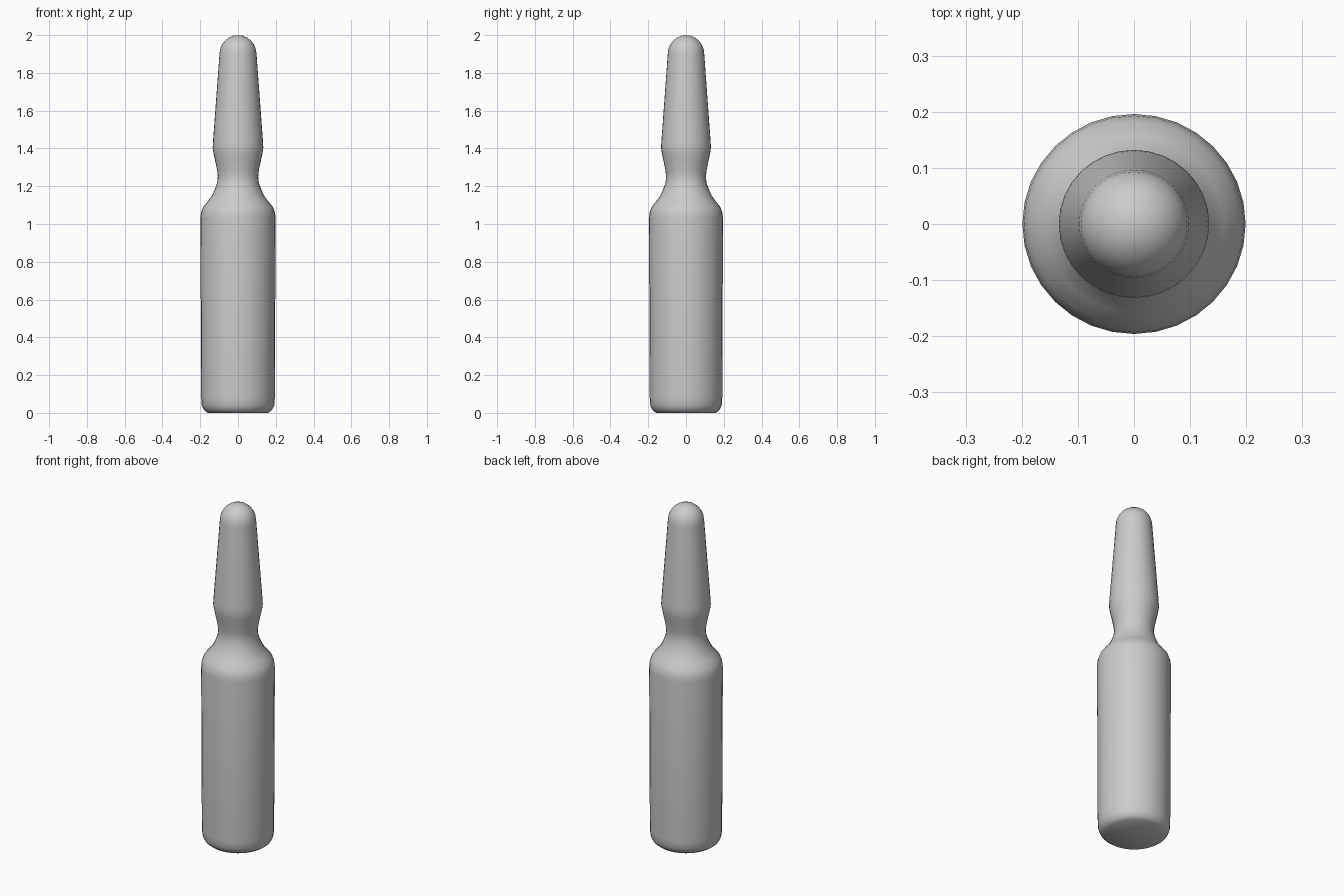
import bpy, bmesh, math
from mathutils import Vector

cube = bpy.data.objects.get("Cube")
if cube:
    bpy.data.objects.remove(cube, do_unlink=True)

# Plain grey glass
glass = bpy.data.materials.new("grey_glass")
glass.use_nodes = True
grey = (0.6, 0.6, 0.6, 1)
glass.diffuse_color = grey
glass.node_tree.nodes["Principled BSDF"].inputs["Base Color"].default_value = grey

# Half outline: radius, height
outline = [(0, 0), (0.16, 0), (0.18, 0.015), (0.192, 0.04), (0.195, 0.08),
           (0.199, 1.03), (0.196, 1.06), (0.185, 1.09), (0.16, 1.12),
           (0.138, 1.15), (0.122, 1.185), (0.11, 1.22), (0.107, 1.25),
           (0.11, 1.28), (0.12, 1.33), (0.13, 1.375), (0.134, 1.405),
           (0.132, 1.44), (0.098, 1.9)]

# Rounded tip
for i in range(1, 7):
    a = i * math.pi / 12
    outline.append((0.098 * math.cos(a), 1.9 + 0.1 * math.sin(a)))

# Spin the outline into the ampoule
bm = bmesh.new()
verts = [bm.verts.new((r, 0, z)) for r, z in outline]
edges = [bm.edges.new(pair) for pair in zip(verts, verts[1:])]
bmesh.ops.spin(bm, geom=verts + edges, cent=Vector(), axis=Vector((0, 0, 1)),
               angle=2 * math.pi, steps=32)
bmesh.ops.remove_doubles(bm, verts=bm.verts, dist=0.0005)
bmesh.ops.scale(bm, verts=bm.verts, vec=(1, 0.985, 1))
bmesh.ops.recalc_face_normals(bm, faces=bm.faces)

mesh = bpy.data.meshes.new("ampoule")
bm.to_mesh(mesh)
bm.free()
mesh.materials.append(glass)
ampoule = bpy.data.objects.new("ampoule", mesh)
bpy.context.collection.objects.link(ampoule)
bpy.context.view_layer.objects.active = ampoule
ampoule.select_set(True)
bpy.ops.object.shade_smooth_by_angle(angle=math.radians(60))
